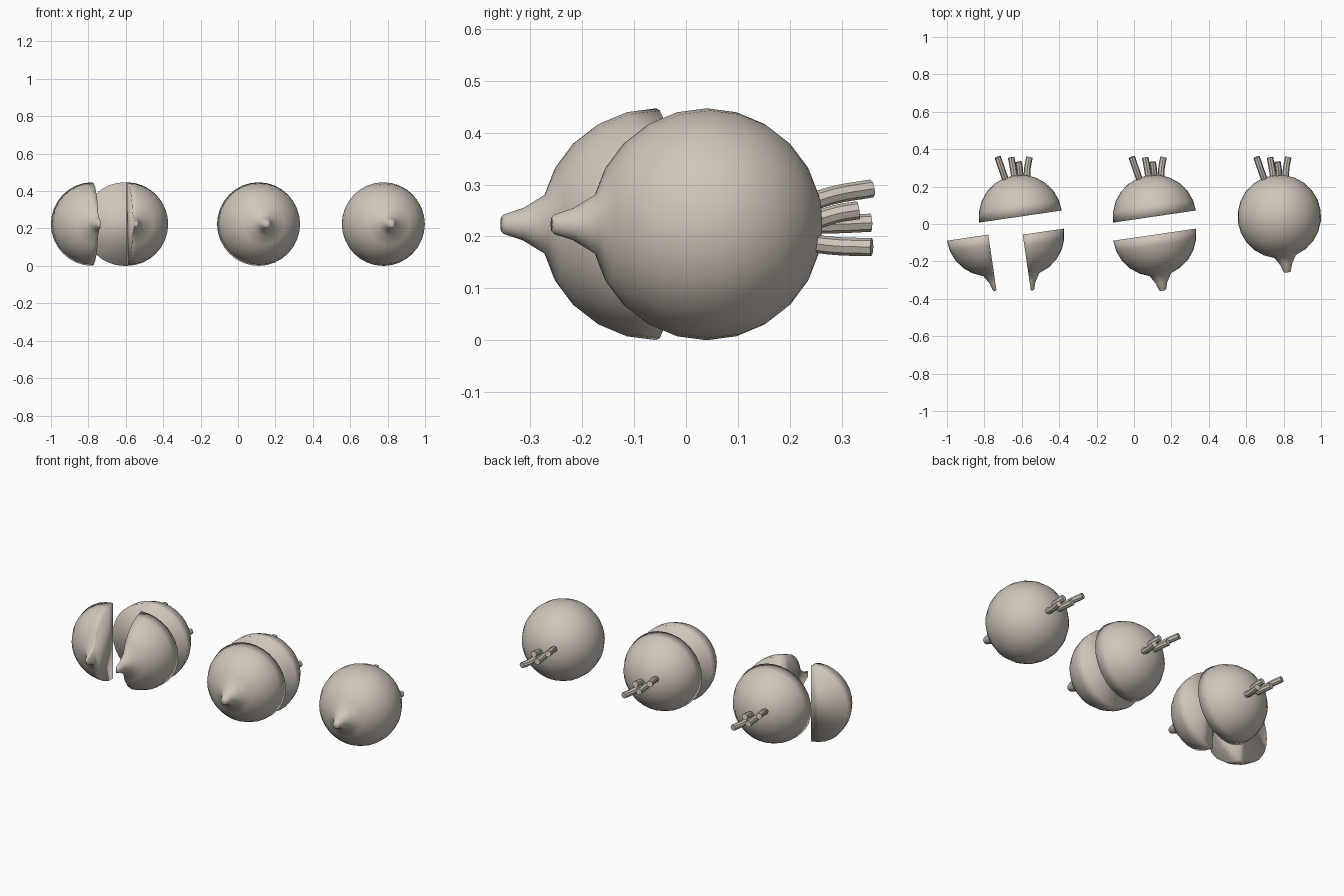
import bpy, bmesh, math
from mathutils import Vector, Matrix

if "Cube" in bpy.data.objects:
    bpy.data.objects.remove(bpy.data.objects["Cube"], do_unlink=True)

R = 0.2235                    # bulb radius
TILT = math.radians(8.3)      # every root leans slightly to +x
TURN = Matrix.Rotation(TILT, 3, 'Z')
FRONT = TURN @ Vector((0, -1, 0))
SIDE = TURN @ Vector((1, 0, 0))

skin = bpy.data.materials.new("pale_beige")
skin.use_nodes = True
colour = (0.63, 0.56, 0.49, 1)
skin.diffuse_color = colour
skin.node_tree.nodes["Principled BSDF"].inputs["Base Color"].default_value = colour


def bulb(name, location, cuts=()):
    """Lathed bulb with a root; keeps the side each cut normal points to."""
    profile = [(0.302, 0), (0.302, 0.014), (0.297, 0.019), (0.26, 0.031)]
    profile += [(R * math.cos(a), R * math.sin(a))
                for a in (math.radians(15 * i) for i in range(1, 13))]
    bm = bmesh.new()
    verts = [bm.verts.new((r, -d, 0)) for d, r in profile]
    edges = [bm.edges.new(pair) for pair in zip(verts, verts[1:])]
    bmesh.ops.spin(bm, geom=verts + edges, cent=(0, 0, 0), axis=(0, 1, 0),
                   angle=math.tau, steps=32, use_duplicate=False)
    bmesh.ops.remove_doubles(bm, verts=bm.verts[:], dist=0.0002)
    bmesh.ops.rotate(bm, verts=bm.verts[:], cent=(0, 0, 0), matrix=TURN)
    # slice and close the flat cut
    for normal in cuts:
        geom = bm.verts[:] + bm.edges[:] + bm.faces[:]
        bmesh.ops.bisect_plane(bm, geom=geom, dist=0.0002, plane_co=(0, 0, 0),
                               plane_no=normal, clear_inner=True)
        rim = [e for e in bm.edges if e.is_boundary]
        bmesh.ops.holes_fill(bm, edges=rim, sides=0)
    bmesh.ops.recalc_face_normals(bm, faces=bm.faces[:])
    for face in bm.faces:
        face.smooth = True
    mesh = bpy.data.meshes.new(name)
    bm.to_mesh(mesh)
    bm.free()
    mesh.materials.append(skin)
    obj = bpy.data.objects.new(name, mesh)
    obj.location = (*location, R)
    bpy.context.collection.objects.link(obj)


def stems(name, location):
    """Four cut leaf stalks on the back of a bulb."""
    paths = [
        [(-0.07, 0.17, 0.03), (-0.095, 0.24, 0.055), (-0.122, 0.318, 0.069)],
        [(-0.03, 0.19, 0.0), (-0.038, 0.25, 0.0), (-0.05, 0.316, 0.003)],
        [(0.0, 0.19, 0.0), (-0.004, 0.25, 0.02), (-0.01, 0.292, 0.027)],
        [(0.035, 0.19, -0.035), (0.036, 0.25, -0.042), (0.048, 0.318, -0.044)],
    ]
    for number, path in enumerate(paths, 1):
        curve = bpy.data.curves.new(f"{name}_{number}", 'CURVE')
        curve.dimensions = '3D'
        curve.bevel_depth = 0.0175
        curve.bevel_resolution = 2
        curve.resolution_u = 4
        curve.use_fill_caps = True
        spline = curve.splines.new('BEZIER')
        spline.bezier_points.add(len(path) - 1)
        for point, co in zip(spline.bezier_points, path):
            point.co = co
            point.handle_left_type = point.handle_right_type = 'AUTO'
        curve.materials.append(skin)
        obj = bpy.data.objects.new(curve.name, curve)
        obj.location = (*location, R)
        bpy.context.collection.objects.link(obj)
        bpy.ops.object.select_all(action='DESELECT')
        obj.select_set(True)
        bpy.context.view_layer.objects.active = obj
        bpy.ops.object.convert(target='MESH')
        bpy.ops.object.shade_smooth_by_angle()


# whole vegetable
bulb("whole_bulb", (0.777, 0.04))
stems("whole_stem", (0.777, 0.04))

# cut into two halves
bulb("half_back", (0.11, 0.04), [-FRONT])
stems("half_stem", (0.11, 0.04))
bulb("half_front", (0.11, -0.057), [FRONT])

# one half and two quarters
bulb("quartered_back", (-0.607, 0.04), [-FRONT])
stems("quartered_stem", (-0.607, 0.04))
bulb("quarter_right", (-0.779, -0.057), [FRONT, -SIDE])
bulb("quarter_left", (-0.595, -0.057), [FRONT, SIDE])
